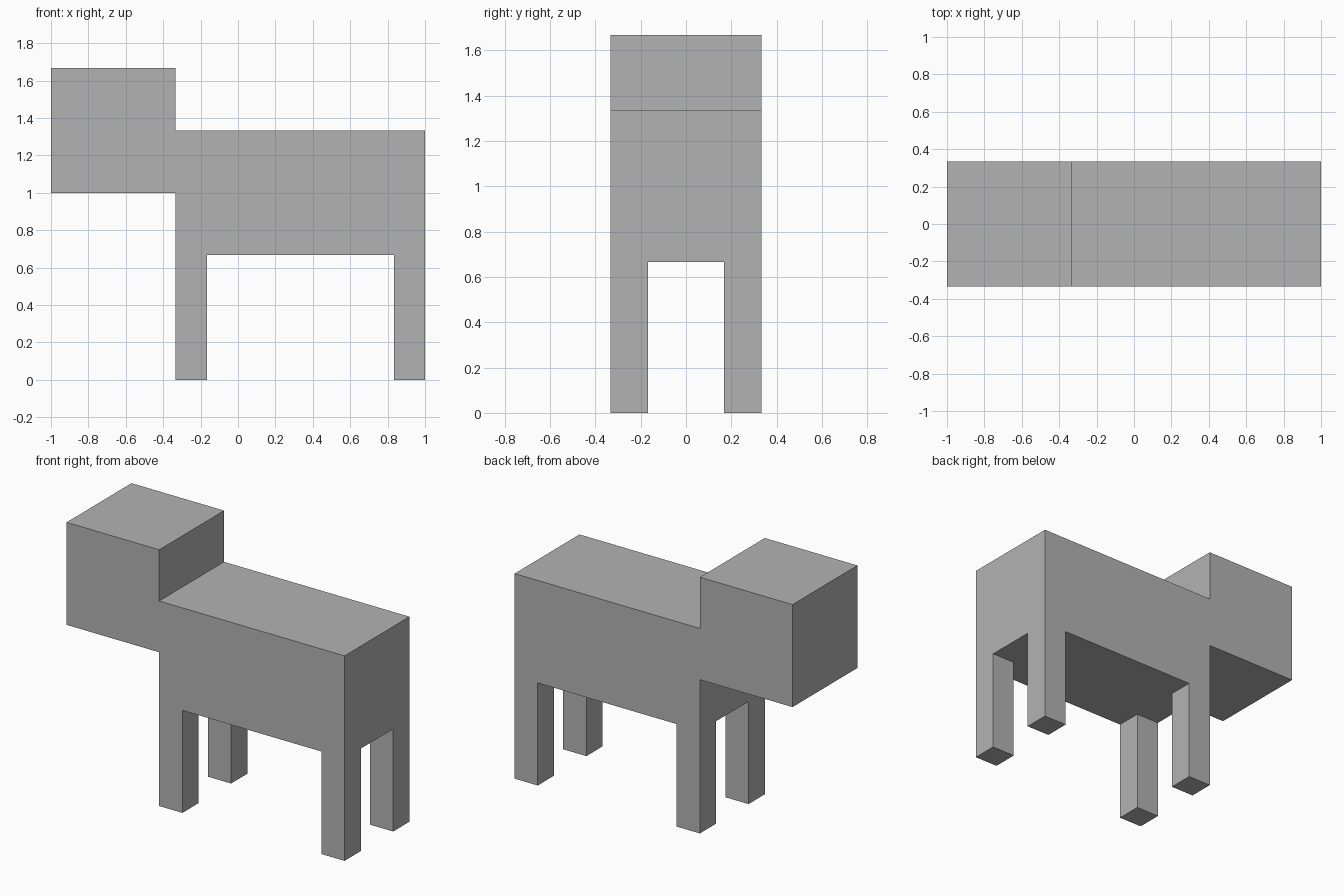
import bpy
import bmesh
from math import radians
from mathutils import Vector

cube = bpy.data.objects.get("Cube")
if cube:
    bpy.data.objects.remove(cube, do_unlink=True)

U = 1 / 6  # one block: the leg thickness

# Single flat colour
grey = bpy.data.materials.new("plain_grey")
grey.use_nodes = True
colour = (0.45, 0.45, 0.45, 1)
grey.diffuse_color = colour
grey.node_tree.nodes["Principled BSDF"].inputs["Base Color"].default_value = colour

bm = bmesh.new()

# Head and torso: side profile in blocks, extruded across the width
profile = [(-6, 6), (-2, 6), (-2, 4), (6, 4), (6, 8), (-2, 8), (-2, 10), (-6, 10)]
side = bm.faces.new([bm.verts.new((x * U, -2 * U, z * U)) for x, z in profile])
result = bmesh.ops.extrude_face_region(bm, geom=[side])
far = [g for g in result["geom"] if isinstance(g, bmesh.types.BMVert)]
bmesh.ops.translate(bm, verts=far, vec=(0, 4 * U, 0))
bmesh.ops.recalc_face_normals(bm, faces=bm.faces[:])

# Cut lines that mark out the leg corners
for axis, position in (("X", -1), ("X", 5), ("Y", -1), ("Y", 1)):
    normal = Vector((axis == "X", axis == "Y", 0))
    bmesh.ops.bisect_plane(bm, geom=bm.verts[:] + bm.edges[:] + bm.faces[:],
                           plane_co=normal * position * U, plane_no=normal)


def is_leg_top(face):
    c = face.calc_center_median() / U
    on_belly = abs(c.z - 4) < 0.1 and face.normal.z < -0.9
    return on_belly and abs(c.y) > 1 and (c.x < -1 or c.x > 5)


# Legs: pull the four belly corners down to the ground
corners = [f for f in bm.faces if is_leg_top(f)]
result = bmesh.ops.extrude_face_region(bm, geom=corners)
feet = [g for g in result["geom"] if isinstance(g, bmesh.types.BMVert)]
bmesh.ops.translate(bm, verts=feet, vec=(0, 0, -4 * U))

# Merge flat areas back into clean faces
bmesh.ops.recalc_face_normals(bm, faces=bm.faces[:])
bmesh.ops.dissolve_limit(bm, angle_limit=radians(1),
                         verts=bm.verts[:], edges=bm.edges[:])

mesh = bpy.data.meshes.new("animal_body")
bm.to_mesh(mesh)
bm.free()
mesh.materials.append(grey)
body = bpy.data.objects.new("animal_body", mesh)
bpy.context.collection.objects.link(body)
